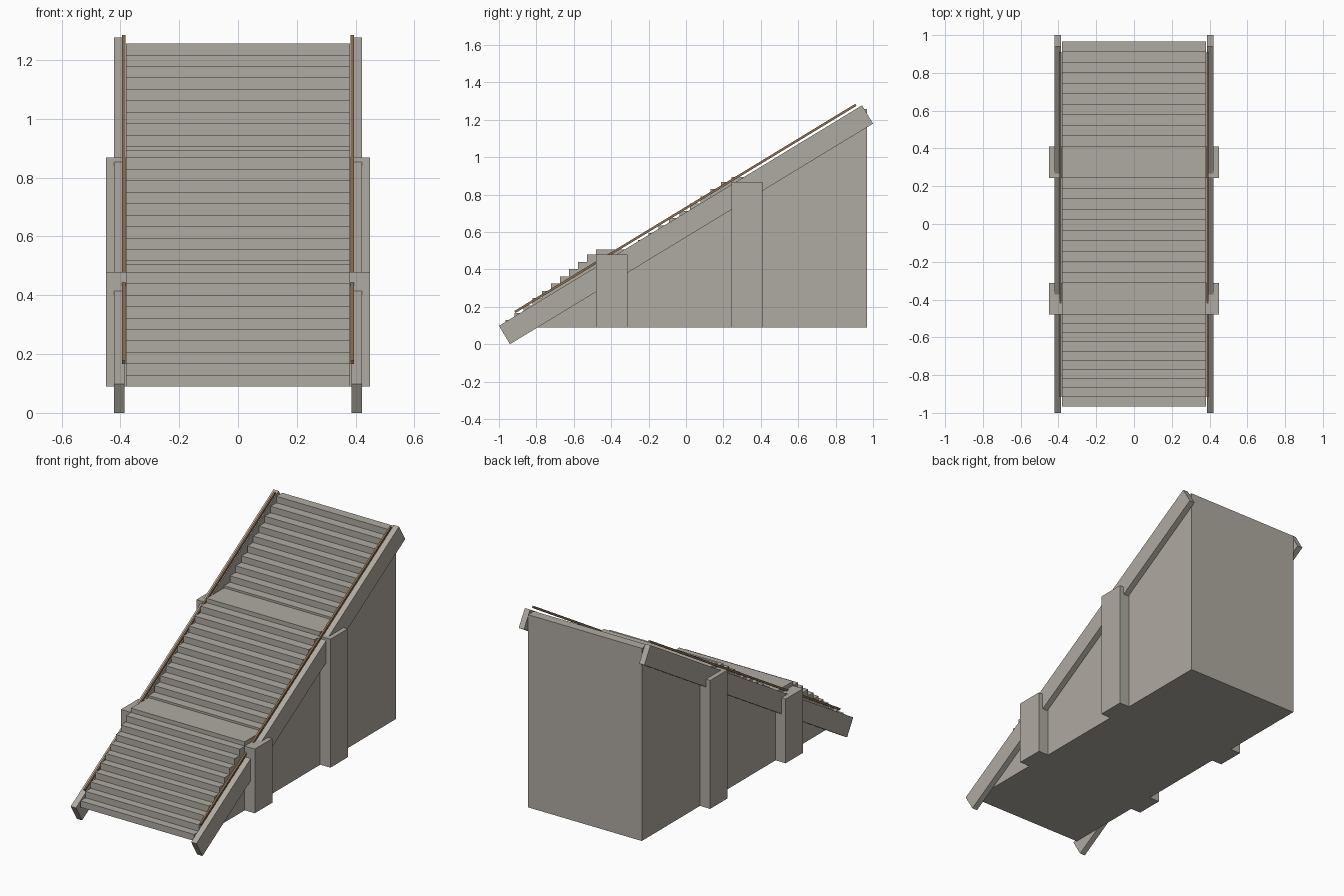
import bpy, bmesh

if "Cube" in bpy.data.objects:
    bpy.data.objects.remove(bpy.data.objects["Cube"])


def material(name, rgb):
    m = bpy.data.materials.new(name)
    m.diffuse_color = (*rgb, 1)
    m.use_nodes = True
    m.node_tree.nodes["Principled BSDF"].inputs["Base Color"].default_value = m.diffuse_color
    return m


concrete = material("warm_grey_concrete", (0.43, 0.405, 0.36))
wood = material("brown_wood", (0.27, 0.16, 0.085))


def extrude_profile(name, pts, x0, x1, mat):
    """Extrude a (y, z) outline between x0 and x1."""
    bm = bmesh.new()
    face = bm.faces.new([bm.verts.new((x0, y, z)) for y, z in pts])
    ext = bmesh.ops.extrude_face_region(bm, geom=[face])
    for v in ext["geom"]:
        if isinstance(v, bmesh.types.BMVert):
            v.co.x = x1
    bmesh.ops.recalc_face_normals(bm, faces=bm.faces)
    me = bpy.data.meshes.new(name)
    bm.to_mesh(me)
    bm.free()
    me.materials.append(mat)
    ob = bpy.data.objects.new(name, me)
    bpy.context.collection.objects.link(ob)
    return ob


def rect(y0, y1, z0, z1):
    return [(y0, z0), (y1, z0), (y1, z1), (y0, z1)]


BASE, TOP, HALF = 0.09, 1.257, 0.381
RISE = (TOP - BASE) / 30

# Solid stair body: three flights of ten steps with two landings
flights = [(-0.965, -0.48), (-0.313, 0.243), (0.41, 0.967)]
outline = [(flights[0][0], BASE)]
z = BASE
for i, (ya, yb) in enumerate(flights):
    tread = (yb - ya) / 10
    for k in range(10):
        z += RISE
        outline += [(ya + k * tread, z), (ya + (k + 1) * tread, z)]
    if i < 2:
        # landing slab stands slightly proud of the last step
        outline += [(yb, z + 0.026), (flights[i + 1][0], z + 0.026)]
outline.append((flights[2][1], BASE))
extrude_profile("stair_body", outline, -HALF, HALF, concrete)

for side, label in ((-1, "left"), (1, "right")):
    # Sloping side beam
    extrude_profile("side_beam_" + label,
                    [(-1.0, 0.098), (-0.941, 0.0), (1.0, 1.179), (0.941, 1.277)],
                    side * 0.386, side * 0.421, concrete)
    # Thin handrail above the beam
    extrude_profile("handrail_" + label,
                    [(-0.917, 0.178), (-0.911, 0.167), (0.911, 1.274), (0.905, 1.285)],
                    side * 0.383, side * 0.394, wood)
    # Buttresses beside the landings
    for name, y0, y1, n in (("lower", -0.48, -0.313, 10), ("upper", 0.243, 0.41, 20)):
        extrude_profile(name + "_buttress_" + label,
                        rect(y0, y1, BASE, BASE + n * RISE),
                        side * HALF, side * 0.449, concrete)
